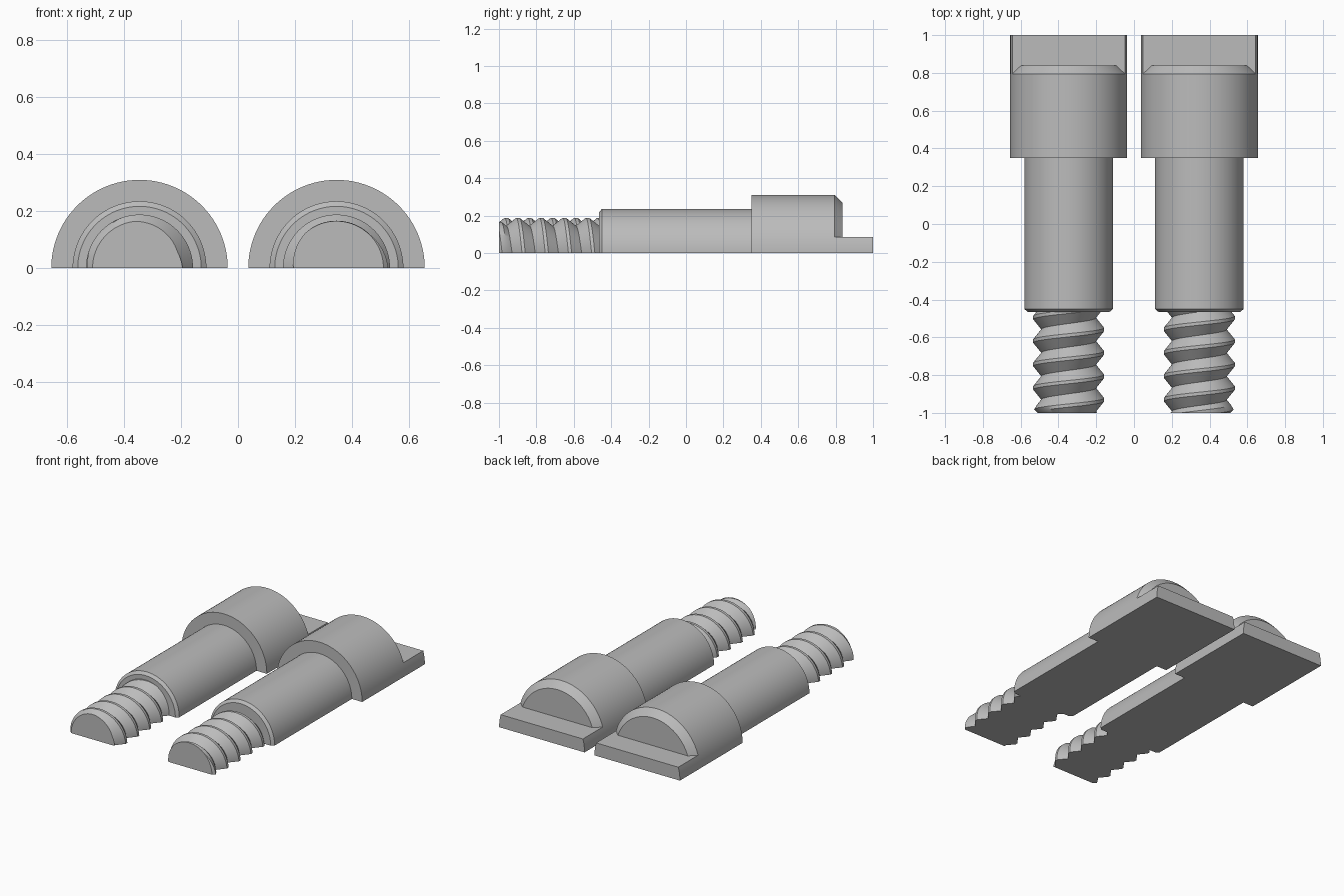
import bpy
import bmesh
from math import pi, sin, cos, asin, radians

cube = bpy.data.objects.get("Cube")
if cube:
    bpy.data.objects.remove(cube)

steel = bpy.data.materials.new("grey steel")
steel.use_nodes = True
colour = (0.5, 0.5, 0.5, 1)
steel.diffuse_color = colour
steel.node_tree.nodes["Principled BSDF"].inputs["Base Color"].default_value = colour

SEGS = 48
ANGLES = [pi * i / SEGS for i in range(SEGS + 1)]
HEAD_R, TANG_H = 0.31, 0.085
ROOT_R, CREST_R, PITCH = 0.145, 0.188, 0.124
THREAD_START, THREAD_END = -1.0, -0.46


def loft(name, rings, x):
    """Skin a solid through closed rings of equal length."""
    bm = bmesh.new()
    rows = [[bm.verts.new(p) for p in ring] for ring in rings]
    n = len(rows[0])
    for a, b in zip(rows, rows[1:]):
        for i in range(n):
            j = (i + 1) % n
            bm.faces.new((a[i], a[j], b[j], b[i]))
    bm.faces.new(rows[0])
    bm.faces.new(rows[-1])
    bmesh.ops.remove_doubles(bm, verts=bm.verts, dist=1e-5)
    bmesh.ops.recalc_face_normals(bm, faces=bm.faces)
    mesh = bpy.data.meshes.new(name)
    bm.to_mesh(mesh)
    bm.free()
    mesh.materials.append(steel)
    obj = bpy.data.objects.new(name, mesh)
    obj.location.x = x
    bpy.context.collection.objects.link(obj)
    bpy.ops.object.select_all(action="DESELECT")
    obj.select_set(True)
    bpy.context.view_layer.objects.active = obj
    bpy.ops.object.shade_smooth_by_angle(angle=radians(30))


def half_ring(y, r):
    return [(r * cos(t), y, r * sin(t)) for t in ANGLES]


def thread_radius(phase):
    """V thread with a narrow flat crest; phase 0 is the crest."""
    d = abs((phase + 0.5) % 1 - 0.5)
    slope = min(max((d - 0.07) / 0.43, 0), 1)
    return CREST_R + (ROOT_R - CREST_R) * slope


def thread_rings(crest_y):
    """Rows follow the helix and are clamped at both ends."""
    rings = []
    for turn in range(-2, 7):
        for step in (-0.07, 0.07, 0.285, 0.5, 0.715):
            ring = []
            for t in ANGLES:
                helix = crest_y + PITCH * (pi - t) / (2 * pi)
                y = helix + PITCH * (turn + step)
                y = min(max(y, THREAD_START), THREAD_END)
                r = thread_radius((y - helix) / PITCH)
                r = min(r, 0.165 + y - THREAD_START)  # chamfered tip
                ring.append((r * cos(t), y, r * sin(t)))
            rings.append(ring)
    return rings


def tang_ring(y):
    """Half disc cut off flat at the tang height."""
    top = asin(TANG_H / HEAD_R)
    arc = [top * i / 6 for i in range(7)]
    arc += [pi - t for t in reversed(arc)]
    return [(HEAD_R * cos(t), y, HEAD_R * sin(t)) for t in arc]


# Shank and head profile as (y, radius)
BODY = [(-0.465, 0.217), (-0.45, 0.235), (0.35, 0.235),
        (0.35, HEAD_R), (0.795, HEAD_R), (0.838, 0.267)]

# Two halves of one screw, so the threads differ by half a turn
for side, x, crest in (("right", -0.346, -0.992),
                       ("left", 0.346, -0.992 + PITCH / 2)):
    loft(side + "_shank_and_head", [half_ring(y, r) for y, r in BODY], x)
    loft(side + "_tang", [tang_ring(0.795), tang_ring(1.0)], x)
    loft(side + "_thread", thread_rings(crest), x)
